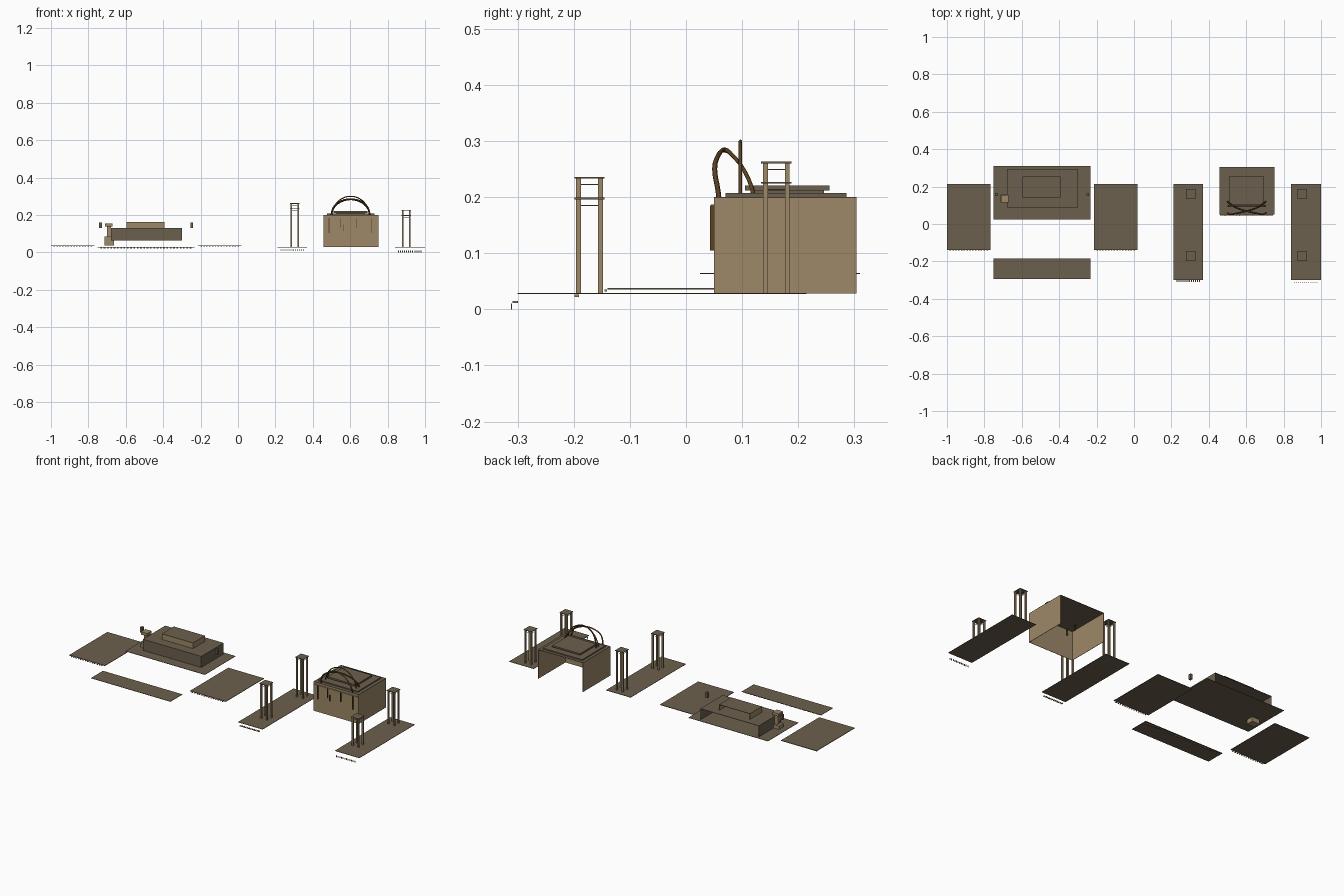
import bpy

if "Cube" in bpy.data.objects:
    bpy.data.objects.remove(bpy.data.objects["Cube"])

def mat(name, c):
    m = bpy.data.materials.new(name)
    m.diffuse_color = (*c, 1)
    m.use_nodes = True
    m.node_tree.nodes["Principled BSDF"].inputs["Base Color"].default_value = m.diffuse_color
    return m

DARK = mat("dark taupe", (0.150, 0.117, 0.076))
TAN = mat("tan", (0.34, 0.25, 0.140))
BROWN = mat("deep brown", (0.105, 0.055, 0.015))

def box(name, x0, x1, y0, y1, z0, z1, m):
    """Axis aligned box from its limits."""
    v = [(x, y, z) for x in (x0, x1) for y in (y0, y1) for z in (z0, z1)]
    f = [(0, 1, 3, 2), (4, 6, 7, 5), (0, 4, 5, 1), (2, 3, 7, 6), (0, 2, 6, 4), (1, 5, 7, 3)]
    me = bpy.data.meshes.new(name)
    me.from_pydata(v, [], f)
    me.materials.append(m)
    o = bpy.data.objects.new(name, me)
    bpy.context.collection.objects.link(o)
    return o

def open_shell(name, x0, x1, y0, y1, z0, z1, wall, top):
    """Front, two sides and roof; open at the back and bottom."""
    t = 0.002
    box(name + "_front", x0, x1, y0, y0 + t, z0, z1 - t, wall)
    box(name + "_left", x0, x0 + t, y0 + t, y1, z0, z1 - t, wall)
    box(name + "_right", x1 - t, x1, y0 + t, y1, z0, z1 - t, wall)
    box(name + "_roof", x0, x1, y0, y1, z1 - t, z1, top)

def dashes(name, x0, x1, y0, y1, z0, z1, m, n):
    """Row of short blocks along x."""
    step = (x1 - x0) / n
    for i in range(n):
        x = x0 + (i + 0.25) * step
        box("%s_%d" % (name, i), x, x + step * 0.5, y0, y1, z0, z1, m)

def tube(name, pts, r, m):
    cu = bpy.data.curves.new(name, 'CURVE')
    cu.dimensions = '3D'
    cu.bevel_depth = r
    cu.bevel_resolution = 0
    cu.resolution_u = 3
    cu.use_fill_caps = True
    s = cu.splines.new('BEZIER')
    s.bezier_points.add(len(pts) - 1)
    for p, co in zip(s.bezier_points, pts):
        p.co = co
        p.handle_left_type = p.handle_right_type = 'AUTO'
    cu.materials.append(m)
    o = bpy.data.objects.new(name, cu)
    bpy.context.collection.objects.link(o)

# Flat floor panels on the left
for n, x0, x1 in (("left", -1.0, -0.768), ("right", -0.214, 0.019)):
    box("side_panel_" + n, x0, x1, -0.14, 0.215, 0.035, 0.038, DARK)
    dashes("panel_trim_" + n, x0 + 0.01, x1 - 0.01, -0.145, -0.141, 0.032, 0.035, TAN, 14)
box("front_panel", -0.75, -0.233, -0.295, -0.184, 0.027, 0.029, DARK)
dashes("front_panel_trim", -0.74, -0.245, -0.199, -0.191, 0.022, 0.026, TAN, 28)

# Stepped block on its base
box("block_base", -0.75, -0.233, 0.025, 0.31, 0.063, 0.065, DARK)
open_shell("lower_tier", -0.68, -0.30, 0.087, 0.295, 0.065, 0.13, DARK, DARK)
open_shell("upper_tier", -0.595, -0.393, 0.143, 0.255, 0.13, 0.163, TAN, DARK)

# Small chimney and two little posts
box("chimney_foot", -0.714, -0.664, 0.115, 0.157, 0.037, 0.085, TAN)
box("chimney_stem", -0.70, -0.678, 0.125, 0.147, 0.085, 0.138, TAN)
box("chimney_cap", -0.711, -0.671, 0.115, 0.155, 0.138, 0.155, TAN)
for n, x in (("left", -0.735), ("right", -0.248)):
    box("small_post_" + n, x - 0.007, x + 0.007, 0.15, 0.166, 0.13, 0.16, DARK)

# Large open box with stepped roof
open_shell("big_box", 0.457, 0.75, 0.05, 0.304, 0.028, 0.2, TAN, DARK)
box("roof_step_low", 0.475, 0.73, 0.07, 0.286, 0.2, 0.207, DARK)
box("roof_step_high", 0.51, 0.692, 0.105, 0.256, 0.212, 0.221, DARK)
box("roof_step_core", 0.525, 0.68, 0.115, 0.246, 0.207, 0.212, DARK)

# Thin bars on the face of the large box
for i, (x, z0, z1) in enumerate(((0.487, 0.105, 0.185), (0.55, 0.13, 0.185), (0.565, 0.115, 0.15),
                                 (0.635, 0.13, 0.185), (0.715, 0.105, 0.185))):
    box("face_bar_%d" % i, x - 0.002, x + 0.002, 0.043, 0.05, z0, z1, BROWN)
box("face_rail", 0.46, 0.744, 0.045, 0.05, 0.184, 0.187, TAN)

# Crossing arches over the roof
arch = ((-0.102, 0.06, 0.16), (-0.102, 0.058, 0.205), (-0.085, 0.051, 0.25), (-0.05, 0.058, 0.275),
        (0.0, 0.069, 0.284), (0.05, 0.085, 0.272), (0.085, 0.105, 0.245), (0.102, 0.12, 0.205),
        (0.102, 0.122, 0.16))
for n, s in (("a", 1), ("b", -1)):
    tube("cross_arch_" + n, [(0.602 + s * x, y, z) for x, y, z in arch], 0.0045, BROWN)
tube("upright_arch", [(0.602 + x, 0.097, z) for x, z in
                      ((-0.102, 0.2), (-0.085, 0.25), (-0.05, 0.286), (0, 0.3),
                       (0.05, 0.286), (0.085, 0.25), (0.102, 0.2))], 0.003, BROWN)

# Two long platforms, each with a pair of four-post towers
def tower(name, cx, cy, top):
    z0 = 0.029
    for i, sx in enumerate((-1, 1)):
        for j, sy in enumerate((-1, 1)):
            x, y = cx + sx * 0.019, cy + sy * 0.0195
            box("%s_post_%d%d" % (name, i, j), x - 0.0042, x + 0.0042, y - 0.0042, y + 0.0042, z0, top - 0.003, TAN)
    for i, s in enumerate((-1, 1)):
        y = cy + s * 0.0195
        x = cx + s * 0.019
        box("%s_rail_x%d" % (name, i), cx - 0.015, cx + 0.015, y - 0.0007, y + 0.0007, top - 0.0145, top - 0.013, TAN)
        box("%s_rail_y%d" % (name, i), x - 0.0007, x + 0.0007, cy - 0.015, cy + 0.015, top - 0.0145, top - 0.013, TAN)
    box(name + "_cap", cx - 0.026, cx + 0.026, cy - 0.027, cy + 0.027, top - 0.003, top, DARK)

for n, x0, cx, back, front in (("inner", 0.21, 0.304, 0.263, 0.236), ("outer", 0.84, 0.899, 0.227, 0.199)):
    box(n + "_platform", x0, x0 + 0.16, -0.30, 0.215, 0.027, 0.029, DARK)
    tower(n + "_back_tower", cx, 0.161, back)
    tower(n + "_front_tower", cx, -0.172, front)
dashes("inner_step", 0.225, 0.355, -0.309, -0.299, 0.011, 0.015, TAN, 12)
dashes("outer_step", 0.853, 0.983, -0.312, -0.31, 0.0, 0.01, TAN, 12)
